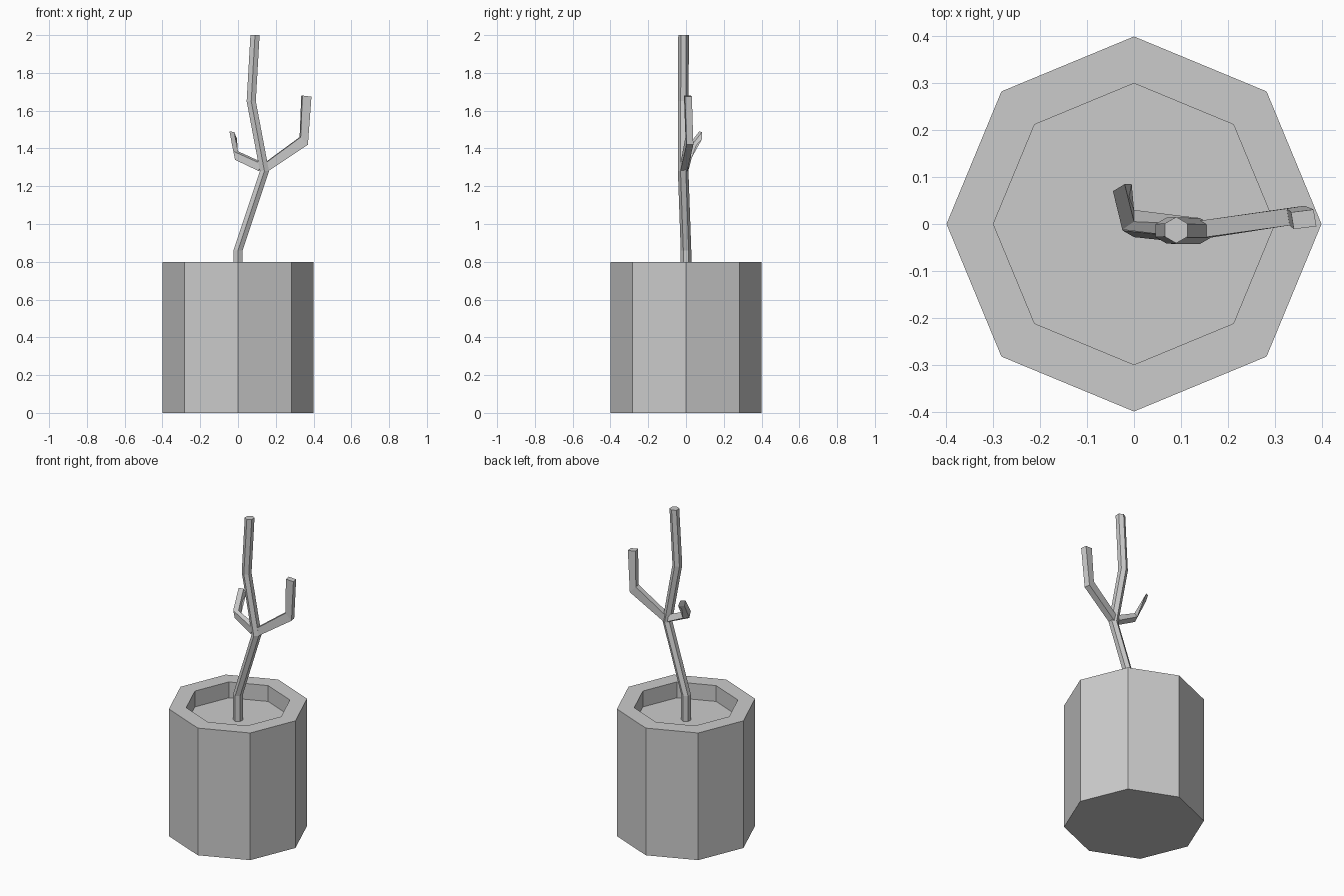
import bpy
import bmesh
from math import sin, cos, pi
from mathutils import Vector

cube = bpy.data.objects.get("Cube")
if cube:
    bpy.data.objects.remove(cube, do_unlink=True)

grey = bpy.data.materials.new("plain grey")
grey.use_nodes = True
colour = (0.6, 0.6, 0.6, 1)
grey.diffuse_color = colour
grey.node_tree.nodes["Principled BSDF"].inputs["Base Color"].default_value = colour


def loft(name, rings):
    """Skin a list of equal-sided rings and cap both ends."""
    bm = bmesh.new()
    loops = [[bm.verts.new(p) for p in ring] for ring in rings]
    n = len(loops[0])
    for low, high in zip(loops, loops[1:]):
        for i in range(n):
            j = (i + 1) % n
            bm.faces.new((low[i], low[j], high[j], high[i]))
    bm.faces.new(loops[0][::-1])
    bm.faces.new(loops[-1])
    bmesh.ops.recalc_face_normals(bm, faces=bm.faces)
    mesh = bpy.data.meshes.new(name)
    bm.to_mesh(mesh)
    bm.free()
    mesh.materials.append(grey)
    obj = bpy.data.objects.new(name, mesh)
    bpy.context.collection.objects.link(obj)
    return obj


def polygon(sides, radius, centre):
    """Horizontal ring with a corner pointing to the front."""
    x, y, z = centre
    angles = [2 * pi * i / sides - pi / 2 for i in range(sides)]
    return [(x + radius * cos(a), y + radius * sin(a), z) for a in angles]


def square(centre, a, b):
    """Four-sided ring spanned by two half-edge vectors."""
    c, a, b = Vector(centre), Vector(a), Vector(b)
    return [c + a + b, c + a - b, c - a - b, c - a + b]


# Octagonal pot with a recessed soil floor
pot_profile = [(0.4, 0), (0.4, 0.8), (0.3, 0.8), (0.3, 0.7)]
loft("pot", [polygon(8, r, (0, 0, z)) for r, z in pot_profile])

# Crooked hexagonal trunk
trunk_path = [(0, 0, 0.7), (0, 0, 0.86), (0.14, -0.015, 1.28),
              (0.07, -0.014, 1.65), (0.09, -0.013, 2)]
loft("trunk", [polygon(6, 0.028, p) for p in trunk_path])

# Long square branch on the left, bending upwards
side = (-0.003, 0.018, 0)
loft("left_branch", [
    square((0.145, -0.012, 1.298), (0.009, 0, -0.02), side),
    square((0.348, 0.018, 1.44), (0.019, 0.003, -0.02), side),
    square((0.362, 0.01, 1.677), (0.024, 0.003, -0.003), side)])

# Short square branch on the right, its tip leaning to the back
loft("right_branch", [
    [(0.12, 0.0, 1.33), (0.12, -0.03, 1.32), (0.11, -0.03, 1.28), (0.12, 0.015, 1.29)],
    [(0, 0.005, 1.385), (-0.025, -0.012, 1.385), (-0.016, -0.01, 1.34), (0, 0.03, 1.35)],
    [(-0.02, 0.085, 1.487), (-0.045, 0.07, 1.49), (-0.035, 0.065, 1.45), (-0.005, 0.085, 1.45)]])
